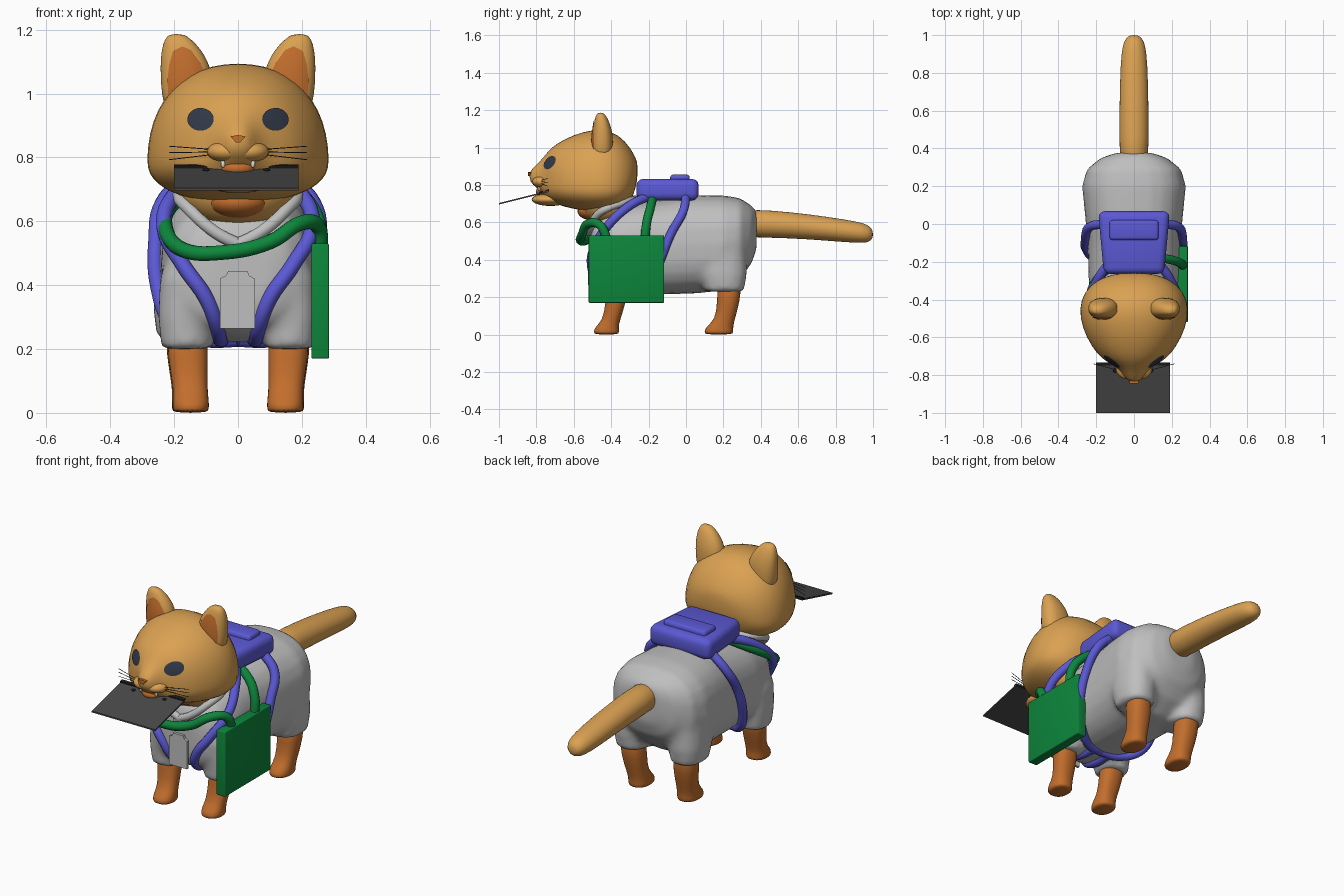
import bpy, bmesh, math
from mathutils import Vector
from mathutils.bvhtree import BVHTree

if "Cube" in bpy.data.objects:
    bpy.data.objects.remove(bpy.data.objects["Cube"])


def material(name, r, g, b):
    m = bpy.data.materials.new(name)
    m.use_nodes = True
    m.diffuse_color = (r, g, b, 1)
    bsdf = m.node_tree.nodes["Principled BSDF"]
    bsdf.inputs["Base Color"].default_value = (r, g, b, 1)
    bsdf.inputs["Roughness"].default_value = 0.8
    return m


FUR = material("tan fur", .71, .36, .085)
ORANGE = material("dark orange fur", .54, .155, .026)
SUIT = material("grey cloth", .52, .52, .52)
BLUE = material("blue fabric", .105, .1, .66)
GREEN = material("green fabric", .004, .24, .045)
SLATE = material("dark slate", .033, .043, .068)
CARD = material("charcoal", .065, .065, .065)
BLACK = material("near black", .012, .012, .012)
WHITE = material("white", .85, .85, .82)
SIDES = ((1, "left"), (-1, "right"))


def finish(name, bm, mat, angle=40, subsurf=0):
    bmesh.ops.recalc_face_normals(bm, faces=bm.faces)
    me = bpy.data.meshes.new(name)
    bm.to_mesh(me)
    bm.free()
    return add_object(name, me, mat, angle, subsurf)


def add_object(name, me, mat, angle=40, subsurf=0):
    me.materials.clear()
    me.materials.append(mat)
    me.shade_smooth()
    me.set_sharp_from_angle(angle=math.radians(angle))
    ob = bpy.data.objects.new(name, me)
    bpy.context.collection.objects.link(ob)
    if subsurf:
        mod = ob.modifiers.new("subdivision", 'SUBSURF')
        mod.levels = mod.render_levels = subsurf
    return ob


def loft(bm, rings):
    loops = [[bm.verts.new(p) for p in ring] for ring in rings]
    n = len(loops[0])
    for a, b in zip(loops, loops[1:]):
        for i in range(n):
            bm.faces.new((a[i], a[(i + 1) % n], b[(i + 1) % n], b[i]))
    bm.faces.new(loops[0])
    bm.faces.new(loops[-1])


def unit(power=2.0, n=24):
    for i in range(n):
        t = math.tau * i / n
        c, s = math.cos(t), math.sin(t)
        yield (math.copysign(abs(c) ** (2 / power), c), math.copysign(abs(s) ** (2 / power), s))


def ring_y(y, w, low, mid, top, power=2.0):
    return [(w * c, y, mid + s * ((top - mid) if s > 0 else (mid - low))) for c, s in unit(power)]


def ring_z(side, z, cx, cy, rx, ry):
    return [(side * (cx + rx * c), cy + ry * s, z) for c, s in unit(2.3)]


def ellipsoid(name, centre, radii, mat):
    bm = bmesh.new()
    bmesh.ops.create_uvsphere(bm, u_segments=24, v_segments=14, radius=1)
    for v in bm.verts:
        v.co = Vector(centre) + Vector(a * b for a, b in zip(v.co, radii))
    return finish(name, bm, mat, 180)


def box(name, low, high, mat, bevel=0.0, shape=None):
    bm = bmesh.new()
    bmesh.ops.create_cube(bm, size=1)
    for v in bm.verts:
        v.co = Vector(l + (k + .5) * (h - l) for l, h, k in zip(low, high, v.co))
        if shape:
            v.co = shape(v.co)
    if bevel:
        bmesh.ops.bevel(bm, geom=bm.edges[:], offset=bevel, segments=3, profile=.5, affect='EDGES')
    return finish(name, bm, mat)


def plate(name, outline, y0, y1, mat):
    bm = bmesh.new()
    loft(bm, [[(x, y, z) for x, z in outline] for y in (y0, y1)])
    return finish(name, bm, mat)


def tube(name, points, radius, mat, side=1):
    cu = bpy.data.curves.new(name, 'CURVE')
    cu.dimensions = '3D'
    cu.bevel_depth, cu.bevel_resolution, cu.resolution_u = radius, 3, 6
    cu.use_fill_caps = True
    sp = cu.splines.new('BEZIER')
    sp.bezier_points.add(len(points) - 1)
    for bp, (x, y, z) in zip(sp.bezier_points, points):
        bp.co = (side * x, y, z)
        bp.handle_left_type = bp.handle_right_type = 'AUTO'
    temp = bpy.data.objects.new(name + "_path", cu)
    me = bpy.data.meshes.new_from_object(temp)
    bpy.data.objects.remove(temp)
    return add_object(name, me, mat, 60)


def draped(name, target, outline, mat, lift=.004):
    """Thin patch with a front outline, laid on the front of a target surface."""
    bpy.context.view_layer.update()
    surface = BVHTree.FromObject(target, bpy.context.evaluated_depsgraph_get())
    mid = sum((Vector(p) for p in outline), Vector((0, 0))) / len(outline)
    bm = bmesh.new()
    rings = []
    for k in (1, .8, .5, .2):
        points = [mid + k * (Vector(p) - mid) for p in outline]
        hits = [surface.ray_cast(Vector((p.x, -2, p.y)), Vector((0, 1, 0))) for p in points]
        rings.append([h[0] + h[1] * lift for h in hits])
    loft(bm, rings)
    bm.faces.ensure_lookup_table()
    bm.faces.remove(bm.faces[-2])
    finish(name, bm, mat, 180)


# Head, neck and jaw
bm = bmesh.new()
loft(bm, [ring_y(*r, 2.2) for r in (
    (-.838, .026, .82, .85, .872), (-.8, .055, .785, .83, .908), (-.765, .085, .75, .81, .945),
    (-.735, .135, .72, .8, .985), (-.695, .195, .695, .8, 1.022), (-.6, .255, .67, .79, 1.072),
    (-.5, .29, .655, .785, 1.1), (-.4, .287, .655, .785, 1.097), (-.32, .235, .68, .8, 1.035),
    (-.275, .15, .75, .85, .96), (-.258, .06, .84, .88, .92))])
head = finish("head", bm, FUR, 180, 1)
ellipsoid("neck", (0, -.415, .695), (.185, .145, .115), FUR)
ellipsoid("throat_patch", (0, -.495, .66), (.095, .085, .05), ORANGE)
ellipsoid("lower_jaw", (0, -.725, .722), (.1, .1, .034), FUR)
ellipsoid("mouth_inside", (0, -.752, .765), (.055, .05, .03), ORANGE)

# Face and ears
for s, label in SIDES:
    draped(label + "_eye", head, [(s * .115 + .041 * c, .918 + .035 * z) for c, z in unit()], SLATE)
    ellipsoid(label + "_cheek", (s * .035, -.762, .818), (.062, .06, .034), FUR)
    ellipsoid(label + "_tooth", (s * .047, -.785, .782), (.007, .007, .014), WHITE)
    for i, z in enumerate((.835, .815, .793)):
        tube(f"{label}_whisker_{i}", [(.08, -.775, .825 - .008 * i), (.215, -.74, z)], .0015, SLATE, s)
    bm = bmesh.new()
    loft(bm, [ring_z(s, *r) for r in (
        (.92, .155, -.45, .07, .055), (1, .16, -.448, .08, .058), (1.06, .162, -.447, .081, .056),
        (1.1, .168, -.448, .075, .05), (1.14, .178, -.451, .061, .04), (1.17, .188, -.455, .042, .028),
        (1.187, .193, -.457, .022, .014))])
    ear = finish(label + "_ear", bm, FUR, 180, 1)
    draped(label + "_ear_inside", ear, [(s * x, z) for x, z in (
        (.096, 1.045), (.12, 1.095), (.148, 1.135), (.175, 1.147), (.203, 1.132), (.214, 1.09),
        (.219, 1.04), (.215, .985), (.15, 1))], ORANGE)
plate("nose", [(-.024, .866), (0, .87), (.024, .866), (.007, .847), (-.007, .847)],
      -.845, -.81, ORANGE)

# Suit: body and four trouser legs merged into one smooth cloth shell
bm = bmesh.new()
loft(bm, [ring_y(y, w, a, (a + b) / 2, b, 2.5) for y, w, a, b in (
    (-.51, .1, .33, .55), (-.49, .17, .27, .6), (-.43, .22, .24, .655), (-.3, .24, .22, .7),
    (-.1, .245, .215, .725), (.05, .26, .22, .745), (.2, .275, .235, .745), (.29, .25, .3, .73),
    (.35, .175, .38, .69), (.378, .09, .46, .66))])
for s, label in SIDES:
    loft(bm, [ring_z(s, *r) for r in (
        (.2, .16, -.375, .08, .088), (.3, .165, -.375, .085, .1), (.42, .15, -.37, .095, .12),
        (.55, .11, -.36, .09, .1))])
    loft(bm, [ring_z(s, *r) for r in (
        (.23, .165, .205, .088, .105), (.32, .17, .2, .095, .125), (.45, .16, .195, .105, .13),
        (.58, .12, .19, .1, .11))])
suit = finish("suit", bm, SUIT, 180)
mod = suit.modifiers.new("merge", 'REMESH')
mod.mode, mod.voxel_size, mod.use_smooth_shade = 'VOXEL', .016, True
mod = suit.modifiers.new("soften", 'SMOOTH')
mod.factor, mod.iterations = .5, 8

# Legs with paws
FRONT_LEG = ((0, .148, -.425, .052, .062), (.012, .148, -.426, .058, .069), (.04, .148, -.424, .057, .064),
             (.075, .149, -.4, .053, .046), (.17, .157, -.375, .063, .054), (.28, .16, -.365, .067, .062))
BACK_LEG = ((0, .15, .175, .052, .071), (.012, .15, .175, .058, .078), (.04, .15, .178, .057, .074),
            (.08, .153, .208, .053, .052), (.17, .16, .227, .063, .06), (.3, .165, .235, .068, .068))
for s, label in SIDES:
    for part, rings in (("front_leg", FRONT_LEG), ("back_leg", BACK_LEG)):
        bm = bmesh.new()
        loft(bm, [ring_z(s, *r) for r in rings])
        finish(f"{label}_{part}", bm, ORANGE, 70, 1)

# Tail
bm = bmesh.new()
loft(bm, [ring_y(y, w, z - h, z, z + h) for y, w, z, h in (
    (.3, .077, .595, .078), (.45, .078, .592, .073), (.65, .077, .578, .068), (.85, .072, .555, .061),
    (.95, .061, .543, .055), (.985, .042, .538, .04), (1, .02, .536, .018))])
finish("tail", bm, FUR, 180, 1)

# Collar with a crossing neckline, and the name tag
for s, label in SIDES:
    tube(label + "_collar", [(-.03, -.505, .515), (.07, -.51, .565), (.155, -.475, .64),
                             (.185, -.41, .68), (.15, -.32, .71), (0, -.27, .725)], .02, SUIT, s)
plate("name_tag", [(-.057, .265), (.053, .265), (.053, .42), (.035, .43), (.03, .445), (-.03, .445),
                   (-.038, .43), (-.057, .42)], -.525, -.51, SUIT)

# Backpack and harness


def taper(co):
    if co.y < -.1:
        co.x *= .84
    return co


box("backpack", (-.19, -.265, .718), (.19, .068, .832), BLUE, .035, taper)
box("backpack_pocket", (-.13, -.085, .8), (.13, .02, .856), BLUE, .016)
for s, label in SIDES:
    tube(label + "_chest_strap", [(.12, -.19, .745), (.195, -.3, .69), (.232, -.42, .58),
                                  (.17, -.492, .46), (.1, -.505, .36), (.066, -.465, .275),
                                  (.058, -.38, .235), (.05, -.27, .23)], .024, BLUE, s)
    tube(label + "_side_strap", [(.15, 0, .745), (.235, -.015, .66), (.257, -.08, .54),
                                 (.25, -.14, .39), (.2, -.19, .27), (.1, -.25, .23),
                                 (0, -.27, .23)], .024, BLUE, s)

# Shoulder bag and its long strap
box("shoulder_bag", (.23, -.52, .17), (.285, -.117, .53), GREEN, .005)
tube("shoulder_bag_strap", [(.258, -.42, .51), (.25, -.46, .585), (.2, -.52, .595), (.1, -.555, .535),
                            (-.05, -.562, .502), (-.17, -.525, .51), (-.225, -.44, .57),
                            (-.2, -.3, .66), (-.06, -.2, .73), (.1, -.18, .735), (.2, -.19, .68),
                            (.25, -.21, .6), (.258, -.22, .51)], .024, GREEN)

# Card held in the mouth, sloping down to the front


def slope(co):
    co.z += .25 * (co.y + .735)
    return co


box("held_card", (-.2, -1, .762), (.19, -.735, .77), CARD, 0, slope)
box("card_rail", (-.2, -.75, .766), (.19, -.733, .777), BLACK, 0, slope)
for x in (-.1, .09):
    ellipsoid("card_stud", (x, -.775, .761), (.011, .011, .006), BLACK)
